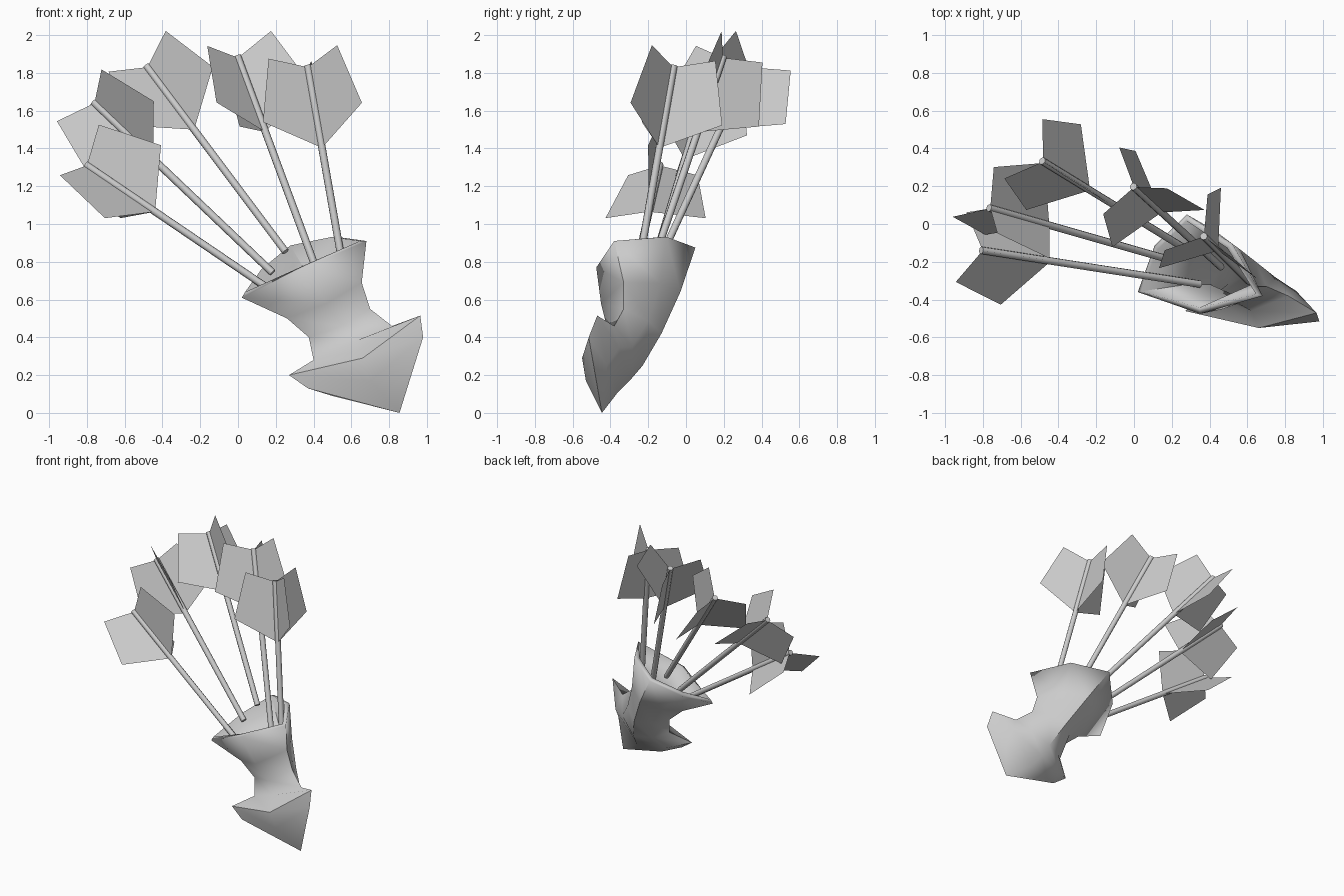
import bpy, bmesh, math
from mathutils import Vector, Matrix

if "Cube" in bpy.data.objects:
    bpy.data.objects.remove(bpy.data.objects["Cube"])


def finish(bm, name):
    me = bpy.data.meshes.new(name)
    bm.to_mesh(me)
    bm.free()
    ob = bpy.data.objects.new(name, me)
    bpy.context.collection.objects.link(ob)
    return ob


def smooth(ob, deg):
    bpy.ops.object.select_all(action='DESELECT')
    ob.select_set(True)
    bpy.context.view_layer.objects.active = ob
    bpy.ops.object.shade_smooth_by_angle(angle=math.radians(deg))


# Quiver: six-sided rings given by left, front, right and back points, rim to base
rings = [
    [(.02, -.36, .61), (.35, -.475, .77), (.68, -.38, .91), (.28, .05, .875)],
    [(.26, -.33, .50), (.47, -.45, .58), (.655, -.33, .69), (.42, -.03, .64)],
    [(.375, -.33, .40), (.55, -.42, .46), (.70, -.33, .55), (.54, -.13, .42)],
    [(.40, -.37, .28), (.62, -.46, .38), (.815, -.38, .46), (.62, -.23, .25)],
    [(.27, -.46, .20), (.66, -.55, .29), (.965, -.47, .515), (.64, -.29, .18)],
    [(.37, -.48, .13), (.70, -.53, .17), (.98, -.515, .40), (.68, -.36, .11)],
]
bm = bmesh.new()
loops = []
for ring in rings:
    L, F, R, B = map(Vector, ring)
    c = (L + R) / 2
    br, bl = (R + B) / 2, (L + B) / 2
    pts = [L, F, R, br + .3 * (br - c), B, bl + .2 * (bl - c)]
    loops.append([bm.verts.new(p) for p in pts])
for a, b in zip(loops, loops[1:]):
    for i in range(6):
        j = (i + 1) % 6
        bm.faces.new((a[i], b[i], b[j], a[j]))
# pointed base
tip = bm.verts.new((.855, -.445, 0))
for i in range(6):
    bm.faces.new((loops[-1][i], tip, loops[-1][(i + 1) % 6]))
bmesh.ops.recalc_face_normals(bm, faces=bm.faces)
quiver = finish(bm, "quiver")
smooth(quiver, 50)
m = quiver.modifiers.new("wall", 'SOLIDIFY')
m.thickness = .035
m.offset = -1

# Arrows: nock position, axis toward the nock, one feather direction, length
arrows = [
    ((-.80, -.14, 1.31), (-.82, .127, .556), (-.085, -.169, -.086), 1.41),
    ((-.76, .083, 1.64), (-.709, .203, .675), (.085, -.144, .13), 1.34),
    ((-.48, .33, 1.83), (-.563, .345, .751), (-.17, -.115, -.076), 1.31),
    ((0, .195, 1.88), (-.331, .304, .894), (.183, -.025, .076), 1.40),
    ((.37, -.066, 1.83), (-.17, .17, .97), (.03, .211, -.03), 1.40),
]
vane = [(0, 0), (.215, .067), (.31, -.27), (0, -.44)]  # radius, height
for n, (nock, axis, hint, length) in enumerate(arrows, 1):
    z = Vector(axis).normalized()
    x = Vector(hint)
    x = (x - z * x.dot(z)).normalized()
    frame = Matrix.Translation(nock) @ Matrix((x, z.cross(x), z)).transposed().to_4x4()
    # shaft
    bm = bmesh.new()
    bmesh.ops.create_cone(bm, cap_ends=True, segments=8, radius1=.02, radius2=.02,
                          depth=length,
                          matrix=frame @ Matrix.Translation((0, 0, .01 - length / 2)))
    smooth(finish(bm, f"arrow_shaft_{n}"), 50)
    # three flat feathers
    bm = bmesh.new()
    for k in range(3):
        spin = frame @ Matrix.Rotation(k * math.tau / 3, 4, 'Z')
        bm.faces.new([bm.verts.new(spin @ Vector((r, 0, h))) for r, h in vane])
    finish(bm, f"arrow_feathers_{n}")
